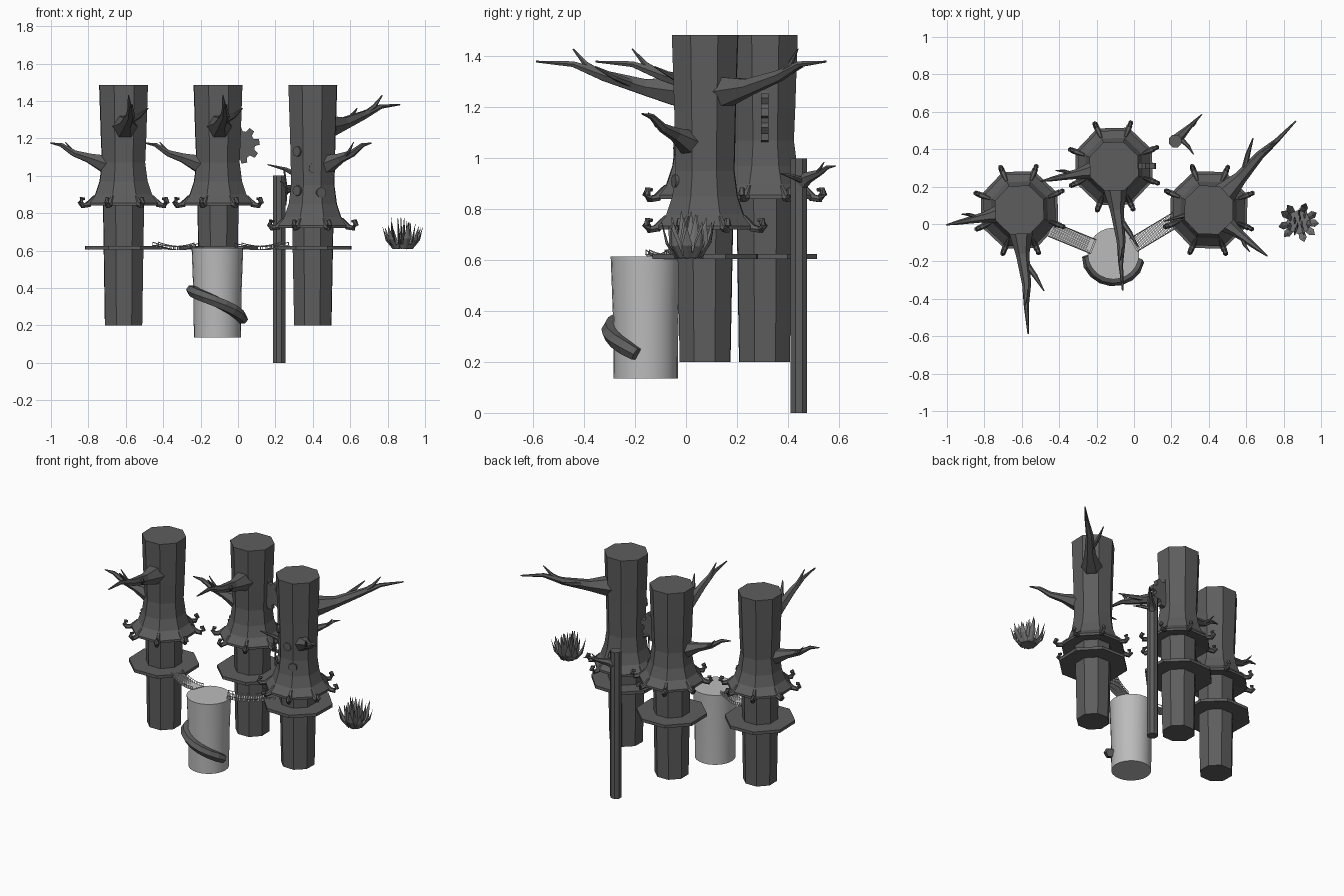
import bpy, bmesh, math, random
from mathutils import Vector, Matrix

if "Cube" in bpy.data.objects:
    bpy.data.objects.remove(bpy.data.objects["Cube"])
random.seed(4)


def material(name, value):
    m = bpy.data.materials.new(name)
    m.use_nodes = True
    colour = (value, value, value, 1)
    m.diffuse_color = colour
    m.node_tree.nodes["Principled BSDF"].inputs["Base Color"].default_value = colour
    return m


BARK = material("dark grey bark", 0.11)
LEAF = material("mid grey leaf", 0.17)
STUMP = material("light grey stump", 0.5)
ROPE = material("pale grey rope", 0.55)


def finish(name, bm, mat):
    bmesh.ops.recalc_face_normals(bm, faces=bm.faces)
    mesh = bpy.data.meshes.new(name)
    bm.to_mesh(mesh)
    bm.free()
    mesh.materials.append(mat)
    ob = bpy.data.objects.new(name, mesh)
    bpy.context.collection.objects.link(ob)
    return ob


def skin(bm, rings):
    """Join rings of points and cap both ends."""
    rings = [[bm.verts.new(p) for p in r] for r in rings]
    n = len(rings[0])
    for a, b in zip(rings, rings[1:]):
        for i in range(n):
            j = (i + 1) % n
            bm.faces.new((a[i], a[j], b[j], b[i]))
    bm.faces.new(rings[0][::-1])
    bm.faces.new(rings[-1])


def lathe(name, centre, profile, mat, sides=8, turn=0.0):
    bm = bmesh.new()
    cx, cy = centre
    angles = [math.radians(turn) + math.tau * i / sides for i in range(sides)]
    skin(bm, [[(cx + r * math.cos(a), cy + r * math.sin(a), z) for a in angles]
              for r, z in profile])
    return finish(name, bm, mat)


def tube(bm, points, radii, sides=6, flat=1.0):
    """Tapering limb through the points; flat thins it vertically."""
    pts = [Vector(p) for p in points]
    rings = []
    for i, (p, r) in enumerate(zip(pts, radii)):
        d = (pts[min(i + 1, len(pts) - 1)] - pts[max(i - 1, 0)]).normalized()
        up = Vector((0, 0, 1)) if abs(d.z) < 0.95 else Vector((1, 0, 0))
        u = d.cross(up).normalized()
        v = u.cross(d) * flat
        rings.append([p + r * (u * math.cos(math.tau * k / sides)
                               + v * math.sin(math.tau * k / sides)) for k in range(sides)])
    skin(bm, rings)


def limbs(name, centre, angle, parts):
    """Limbs given as (out, side, height) paths, turned about the trunk."""
    bm = bmesh.new()
    for path, radii in parts:
        tube(bm, path, radii)
    spin = Matrix.Translation((*centre, 0)) @ Matrix.Rotation(math.radians(angle), 4, "Z")
    bm.transform(spin)
    return finish(name, bm, BARK)


# Limb shapes shared by the trees
LARGE = [
    ([(0.07, 0, 1.26), (0.13, 0, 1.265), (0.24, 0, 1.28), (0.4, 0.01, 1.325), (0.52, 0, 1.37), (0.665, 0, 1.38)],
     (0.075, 0.062, 0.036, 0.024, 0.013, 0.004)),
    ([(0.4, 0.01, 1.325), (0.47, 0, 1.37), (0.52, -0.01, 1.43)], (0.016, 0.012, 0.003)),
    ([(0.28, 0.01, 1.29), (0.36, 0.06, 1.32), (0.44, 0.1, 1.36)], (0.018, 0.013, 0.003)),
]
SMALL = [
    ([(0.06, 0, 1.05), (0.12, 0, 1.07), (0.19, 0, 1.095), (0.27, 0, 1.12), (0.34, 0, 1.165), (0.4, 0, 1.175)],
     (0.065, 0.048, 0.028, 0.019, 0.012, 0.003)),
    ([(0.22, 0, 1.1), (0.27, -0.03, 1.13), (0.31, -0.04, 1.18)], (0.013, 0.009, 0.002)),
]

# Three trees: (name, centre, skirt height, corner turn, large and small limb angles)
TREES = [
    ("left_front_tree", (-0.612, 0.075), 0.84, 24, -86, 191.5),
    ("back_tree", (-0.107, 0.308), 0.84, 24, -86, 191.5),
    ("right_front_tree", (0.40, 0.075), 0.72, 21, 45.6, -38.3),
]
for name, centre, base, turn, large, small in TREES:
    lathe(name + "_lower_trunk", centre, [(0.107, 0.2), (0.118, base + 0.02)], BARK, turn=turn)
    flare = [(0.11, 0.015), (0.207, 0), (0.207, 0.015), (0.163, 0.06), (0.138, 0.13), (0.124, 0.23)]
    lathe(name + "_upper_trunk", centre,
          [(r, base + h) for r, h in flare] + [(0.13, 1.2), (0.14, 1.485)], BARK, turn=turn)
    lathe(name + "_platform", centre, [(0.222, 0.605), (0.222, 0.625)], BARK, turn=turn)
    limbs(name + "_large_branch", centre, large, LARGE)
    limbs(name + "_small_branch", centre, small, SMALL)
    # Curled root tips at the skirt corners
    bm = bmesh.new()
    for i in range(8):
        a = math.radians(turn + 45 * i)
        curl = [(0.165, 0.05), (0.205, 0.005), (0.235, 0), (0.25, 0.018), (0.243, 0.038), (0.228, 0.036)]
        tube(bm, [(centre[0] + r * math.cos(a), centre[1] + r * math.sin(a), base + h) for r, h in curl],
             (0.009, 0.016, 0.015, 0.014, 0.012, 0.008))
    finish(name + "_root_curls", bm, BARK)

# Pale smooth stump with a winding root
stump = lathe("stump", (-0.11, -0.158), [(0.126, 0.135), (0.128, 0.35), (0.138, 0.615)], STUMP, sides=24)
stump.data.shade_smooth()
stump.data.set_sharp_from_angle(angle=math.radians(30))
bm = bmesh.new()
path = []
for i in range(9):
    t = i / 8
    a = math.radians(185 + 160 * t)
    path.append((-0.11 + 0.143 * math.cos(a), -0.158 + 0.143 * math.sin(a), 0.39 - 0.16 * t ** 1.4))
tube(bm, path, [0.026] + [0.032] * 7 + [0.028])
finish("winding_root", bm, BARK)

# Tall post with a forked twig
lathe("post", (0.22, 0.443), [(0.036, 0), (0.036, 1.0)], BARK, turn=22.5)
limbs("post_twig", (0.22, 0.443), 45, [
    ([(0.01, 0, 0.9), (0.05, 0, 0.925), (0.12, 0, 0.945), (0.16, 0, 0.965), (0.205, 0, 0.97)],
     (0.03, 0.024, 0.012, 0.008, 0.002)),
    ([(0.09, 0, 0.935), (0.13, -0.01, 0.96), (0.15, -0.01, 0.985)], (0.008, 0.006, 0.002)),
    ([(0.03, 0, 0.91), (0.03, -0.07, 0.93), (0.02, -0.12, 0.94)], (0.014, 0.01, 0.002)),
])

# Slatted rope bridges that sag between the platforms and the stump
for name, start, end in (("left_bridge", (-0.44, -0.03), (-0.22, -0.12)),
                         ("right_bridge", (0.25, 0.04), (0.0, -0.11))):
    bm = bmesh.new()
    s, e = Vector((*start, 0.627)), Vector((*end, 0.622))
    along = (e - s).normalized()
    side = Vector((-along.y, along.x, 0))
    turn = Matrix.Rotation(math.atan2(along.y, along.x), 4, "Z")
    count = 20
    spots = [s.lerp(e, i / count) - Vector((0, 0, 0.08 * (i / count) * (1 - i / count)))
             for i in range(count + 1)]
    for p in spots:
        box = bmesh.ops.create_cube(bm, size=1)["verts"]
        bmesh.ops.transform(bm, verts=box, matrix=Matrix.Translation(p) @ turn
                            @ Matrix.Diagonal((0.0105, 0.085, 0.004, 1)))
    for k in (-0.04, 0.04):
        tube(bm, [p + side * k + Vector((0, 0, 0.018)) for p in spots], [0.0025] * len(spots), 4)
        for p in spots[::2]:
            tube(bm, [p + side * k, p + side * k + Vector((0, 0, 0.02))], (0.002, 0.002), 4)
    finish(name, bm, ROPE)

# Toothed wheel half sunk in the back tree
bm = bmesh.new()
rim = []
for i in range(8):
    for step, r in ((-15, 0.074), (-9, 0.1), (9, 0.1), (15, 0.074)):
        a = math.radians(i * 45 + 10 + step)
        rim.append((0.017 + r * math.cos(a), 1.165 + r * math.sin(a)))
skin(bm, [[(x, y, z) for x, z in rim] for y in (0.295, 0.325)])
finish("toothed_wheel", bm, BARK)

# Round knots on the right tree
bm = bmesh.new()
for x, y, z in ((0.315, -0.02, 1.13), (0.405, -0.045, 1.04), (0.315, -0.025, 0.92), (0.445, -0.045, 0.91)):
    p = Vector((x, y, z))
    d = Vector((x - 0.4, y - 0.075, 0)).normalized()
    tube(bm, [p - d * 0.03, p + d * 0.004], (0.027, 0.027), 12)
finish("trunk_knots", bm, BARK)

# Thin twigs on the side of the right tree
limbs("side_twigs", (0.40, 0.075), 193, [
    ([(0.1, 0, 1.01), (0.15, 0, 1.035), (0.25, 0.005, 1.06)], (0.016, 0.011, 0.003)),
    ([(0.16, 0.01, 1.035), (0.145, 0.01, 0.93), (0.15, 0.01, 0.84)], (0.005, 0.005, 0.003)),
    ([(0.1, 0, 0.93), (0.14, 0, 0.94), (0.18, 0.005, 0.97)], (0.014, 0.01, 0.003)),
])

# Spiky plant with broad flat blades
bm = bmesh.new()
centre = Vector((0.88, 0.01, 0.61))
for count, reach, height in ((9, 0.11, 0.14), (7, 0.07, 0.165), (4, 0.03, 0.18)):
    for i in range(count):
        a = math.tau * (i + random.uniform(-0.3, 0.3)) / count + count
        d = Vector((math.cos(a), math.sin(a), 0))
        top = Vector((0, 0, height * random.uniform(0.8, 1.05)))
        root = centre + d * min(reach * 0.6, 0.05)
        tube(bm, [root, centre + d * reach * 0.8 + top * 0.4, centre + d * reach + top],
             (0.016, 0.02, 0.001), 4, 0.3)
finish("spiky_plant", bm, LEAF)
lathe("plant_base", (0.88, 0.01), [(0.05, 0.61), (0.065, 0.635)], LEAF)
